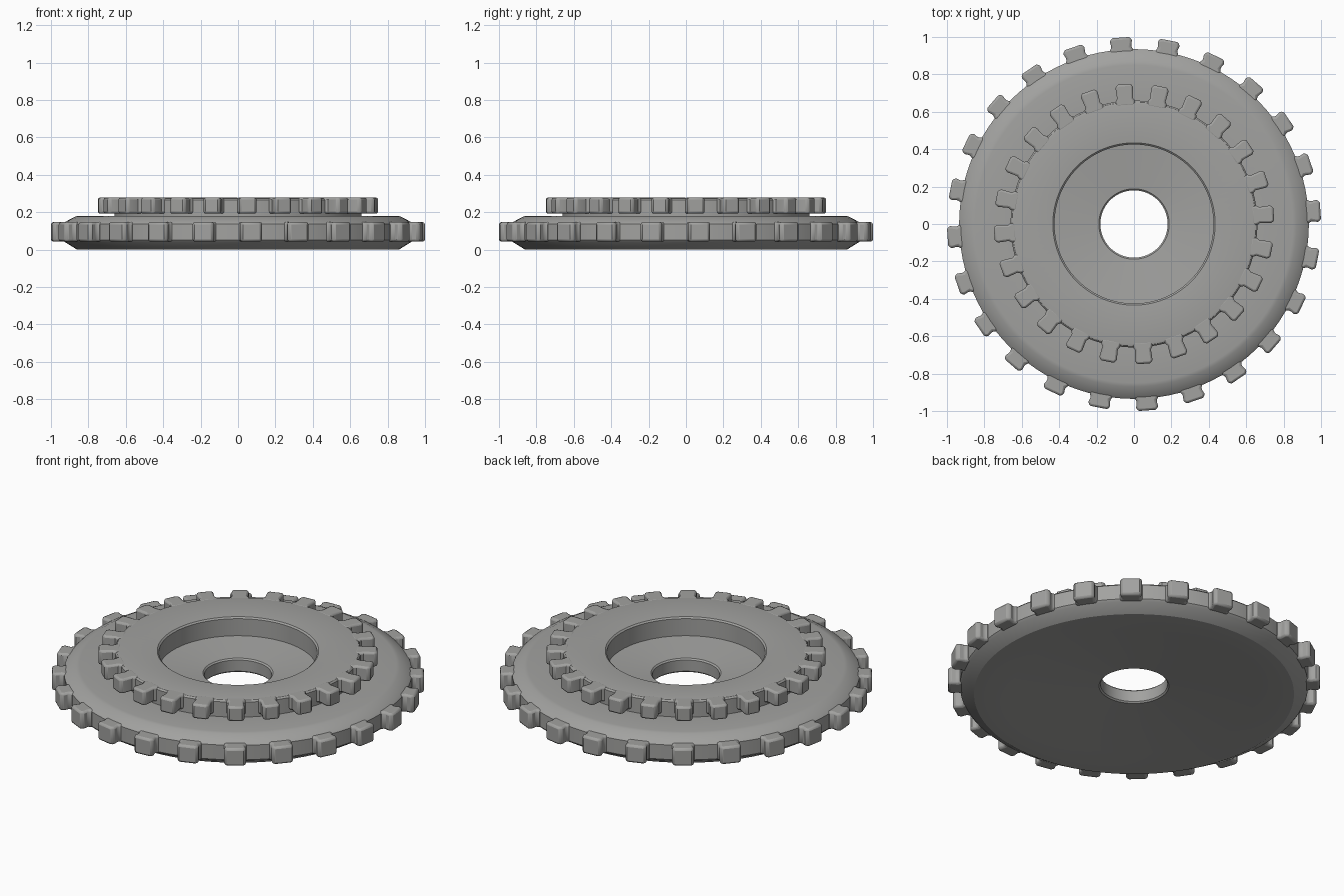
import bpy, bmesh, math
from mathutils import Matrix, Vector

if "Cube" in bpy.data.objects:
    bpy.data.objects.remove(bpy.data.objects["Cube"])

steel = bpy.data.materials.new("steel_grey")
steel.diffuse_color = (0.36, 0.36, 0.35, 1)
steel.use_nodes = True
steel.node_tree.nodes["Principled BSDF"].inputs["Base Color"].default_value = steel.diffuse_color


def finish(name, bm, bevel=0.0):
    bmesh.ops.recalc_face_normals(bm, faces=bm.faces)
    me = bpy.data.meshes.new(name)
    bm.to_mesh(me)
    bm.free()
    me.materials.append(steel)
    ob = bpy.data.objects.new(name, me)
    bpy.context.collection.objects.link(ob)
    bpy.context.view_layer.objects.active = ob
    ob.select_set(True)
    if bevel:
        mod = ob.modifiers.new("soft_edges", 'BEVEL')
        mod.width = bevel
        mod.segments = 2
        mod.limit_method = 'ANGLE'
        mod.angle_limit = math.radians(40)
    bpy.ops.object.shade_smooth_by_angle(angle=math.radians(24))
    ob.select_set(False)
    return ob


def lathe(name, profile, segments=96):
    """Closed (radius, height) profile turned around z."""
    bm = bmesh.new()
    rings = []
    for i in range(segments):
        a = 2 * math.pi * i / segments
        rings.append([bm.verts.new((r * math.cos(a), r * math.sin(a), z)) for r, z in profile])
    n = len(profile)
    for i in range(segments):
        a, b = rings[i], rings[(i + 1) % segments]
        for j in range(n):
            k = (j + 1) % n
            bm.faces.new((a[j], b[j], b[k], a[k]))
    return finish(name, bm)


def teeth(name, outline, z0, z1, bevel, count=24, start=4.1):
    """Half outline (radius, half width) mirrored, extruded and repeated in a ring."""
    bm = bmesh.new()
    loop = outline + [(r, -w) for r, w in reversed(outline)]
    for i in range(count):
        rot = Matrix.Rotation(math.radians(start + i * 360 / count), 3, 'Z')
        low = [bm.verts.new(rot @ Vector((x, y, z0))) for x, y in loop]
        top = [bm.verts.new(rot @ Vector((x, y, z1))) for x, y in loop]
        bm.faces.new(top)
        bm.faces.new(low[::-1])
        for j in range(len(loop)):
            k = (j + 1) % len(loop)
            bm.faces.new((low[j], low[k], top[k], top[j]))
    return finish(name, bm, bevel)


# Large disc with gently dished web, and the small gear hub with its recess
lathe("gear_body", [
    (0.18, 0.058), (0.188, 0.05), (0.66, 0.014), (0.78, 0.0), (0.86, 0.0),
    (0.925, 0.04), (0.935, 0.052), (0.935, 0.138), (0.925, 0.148), (0.87, 0.177),
    (0.85, 0.181), (0.66, 0.177), (0.66, 0.265), (0.652, 0.274), (0.64, 0.277),
    (0.434, 0.263), (0.425, 0.255), (0.425, 0.154), (0.188, 0.132), (0.18, 0.124)])

# Outer ring of teeth
teeth("large_teeth", [(0.90, 0.062), (0.935, 0.061), (0.947, 0.051), (0.978, 0.059),
                      (0.992, 0.056), (0.999, 0.044)], 0.043, 0.147, 0.012)

# Upper ring of teeth
teeth("small_teeth", [(0.63, 0.052), (0.66, 0.051), (0.674, 0.042), (0.73, 0.047),
                      (0.743, 0.043), (0.749, 0.033)], 0.192, 0.278, 0.011)
